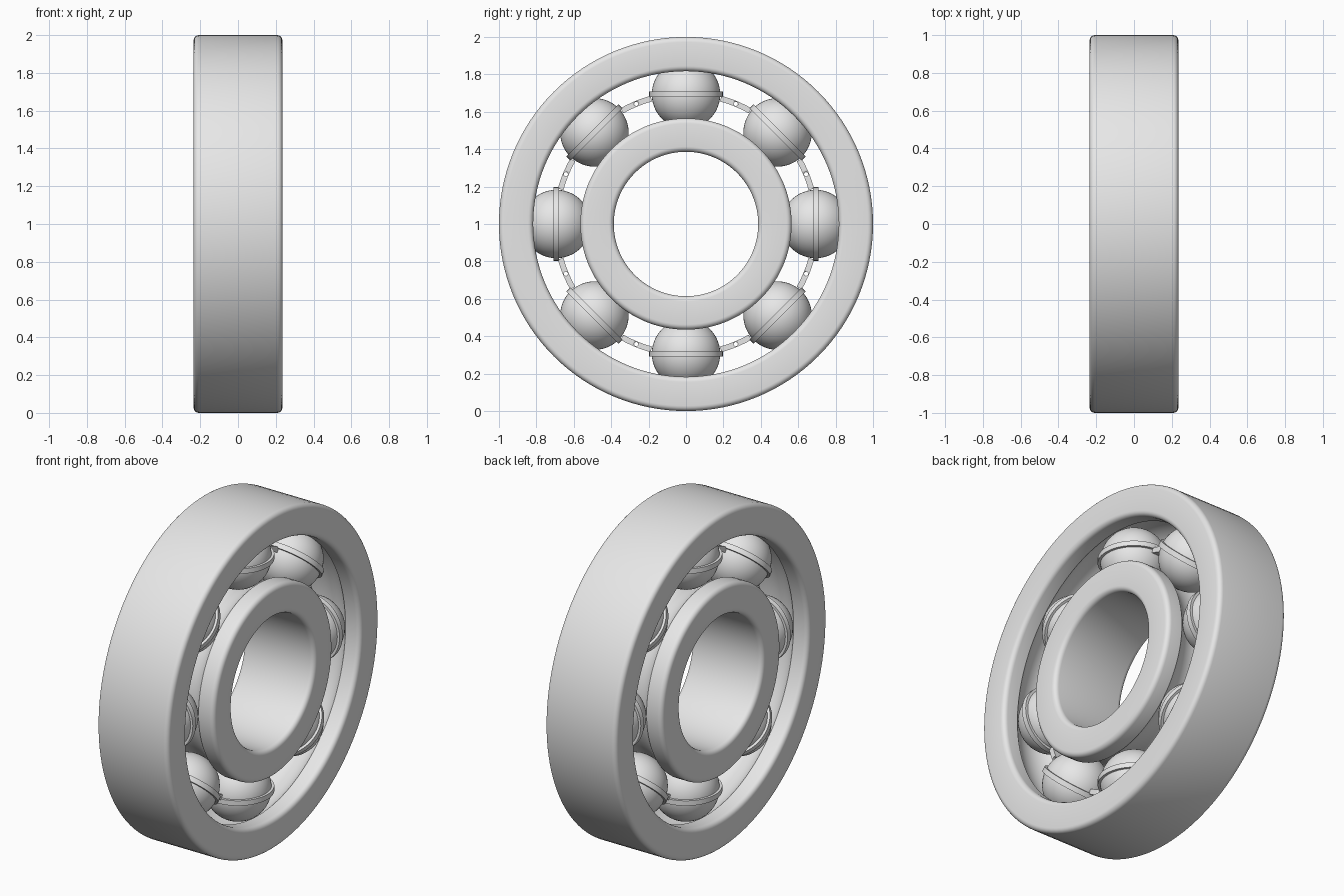
import bpy, bmesh
from math import pi, sin, cos, radians, sqrt, asin
from mathutils import Matrix, Vector

if "Cube" in bpy.data.objects:
    bpy.data.objects.remove(bpy.data.objects["Cube"], do_unlink=True)

COUNT = 8            # balls
PITCH = 0.693        # radius of the ball circle
BALL = 0.183
HALF = 0.235         # half width of the rings
CENTRE = Matrix.Translation((0, 0, 1))

steel = bpy.data.materials.new("steel_grey")
steel.use_nodes = True
grey = (0.8, 0.8, 0.8, 1)
steel.diffuse_color = grey
steel.node_tree.nodes["Principled BSDF"].inputs["Base Color"].default_value = grey


def finish(bm, name, angle=35):
    bmesh.ops.recalc_face_normals(bm, faces=bm.faces)
    mesh = bpy.data.meshes.new(name)
    bm.to_mesh(mesh)
    bm.free()
    mesh.materials.append(steel)
    ob = bpy.data.objects.new(name, mesh)
    bpy.context.collection.objects.link(ob)
    bpy.ops.object.select_all(action='DESELECT')
    bpy.context.view_layer.objects.active = ob
    ob.select_set(True)
    bpy.ops.object.shade_smooth_by_angle(angle=radians(angle))
    return ob


def sweep(bm, profile, matrix, segments, start=0, end=2 * pi):
    """Turn a closed (x, radius) profile about the x axis."""
    full = end - start > 6.28
    rows = []
    for i in range(segments if full else segments + 1):
        a = start + (end - start) * i / segments
        rows.append([bm.verts.new(matrix @ Vector((x, r * sin(a), r * cos(a))))
                     for x, r in profile])
    n = len(profile)
    for i in range(segments):
        p, q = rows[i], rows[(i + 1) % len(rows)]
        for j in range(n):
            k = (j + 1) % n
            bm.faces.new((p[j], p[k], q[k], q[j]))
    if not full:
        bm.faces.new(rows[0])
        bm.faces.new(rows[-1][::-1])


def race_profile(plain, grooved):
    """Rounded section with a ball groove on the side facing the balls."""
    s = 1 if grooved > plain else -1
    def corner(side, r, direction, bevel=0.028, steps=5):
        return [(side * (HALF - bevel + bevel * sin(t)),
                 r - direction * bevel * (1 - cos(t)))
                for t in [pi / 2 * i / steps for i in range(steps + 1)]]
    groove_r = BALL + 0.003
    depth = abs(PITCH - grooved)
    limit = asin(sqrt(groove_r ** 2 - depth ** 2) / groove_r)
    groove = [(groove_r * sin(t), PITCH - s * groove_r * cos(t))
              for t in [limit * (1 - i / 8) for i in range(17)]]
    return (corner(-1, plain, -s) + corner(-1, grooved, s)[::-1]
            + groove[::-1] + corner(1, grooved, s) + corner(1, plain, -s)[::-1])


# Outer and inner races
for name, plain, grooved in (("outer_race", 1.0, 0.817), ("inner_race", 0.386, 0.565)):
    bm = bmesh.new()
    sweep(bm, race_profile(plain, grooved), CENTRE, 128)
    finish(bm, name)

# Balls, each with a flat cage hoop about its equator
to_radial = Matrix.Rotation(-pi / 2, 4, 'Y')
hoop = [(-0.015, 0.178), (0.015, 0.178), (0.015, 0.197), (-0.015, 0.197)]
balls, hoops = bmesh.new(), bmesh.new()
for i in range(COUNT):
    place = (CENTRE @ Matrix.Rotation(2 * pi * i / COUNT, 4, 'X')
             @ Matrix.Translation((0, 0, PITCH)))
    bmesh.ops.create_uvsphere(balls, u_segments=48, v_segments=24, radius=BALL, matrix=place)
    sweep(hoops, hoop, place @ to_radial, 48)
finish(balls, "balls")
finish(hoops, "cage_hoops")

# Cage links between the hoops, with rivet holes
link = [(-0.025, 0.68), (0.025, 0.68), (0.025, 0.711), (-0.025, 0.711)]
links, holes = bmesh.new(), bmesh.new()
for i in range(COUNT):
    turn = CENTRE @ Matrix.Rotation(2 * pi * (i + 0.5) / COUNT, 4, 'X')
    sweep(links, link, turn, 8, radians(-7), radians(7))
    bmesh.ops.create_cone(holes, cap_ends=True, segments=16, radius1=0.011, radius2=0.011,
                          depth=0.2, matrix=turn @ Matrix.Translation((0, 0, 0.6955)) @ to_radial)
cage = finish(links, "cage_links")
cutter = finish(holes, "rivet_hole_cutter")
cutter.hide_render = True
cutter.hide_viewport = True
cut = cage.modifiers.new("rivet_holes", 'BOOLEAN')
cut.operation = 'DIFFERENCE'
cut.solver = 'EXACT'
cut.object = cutter
